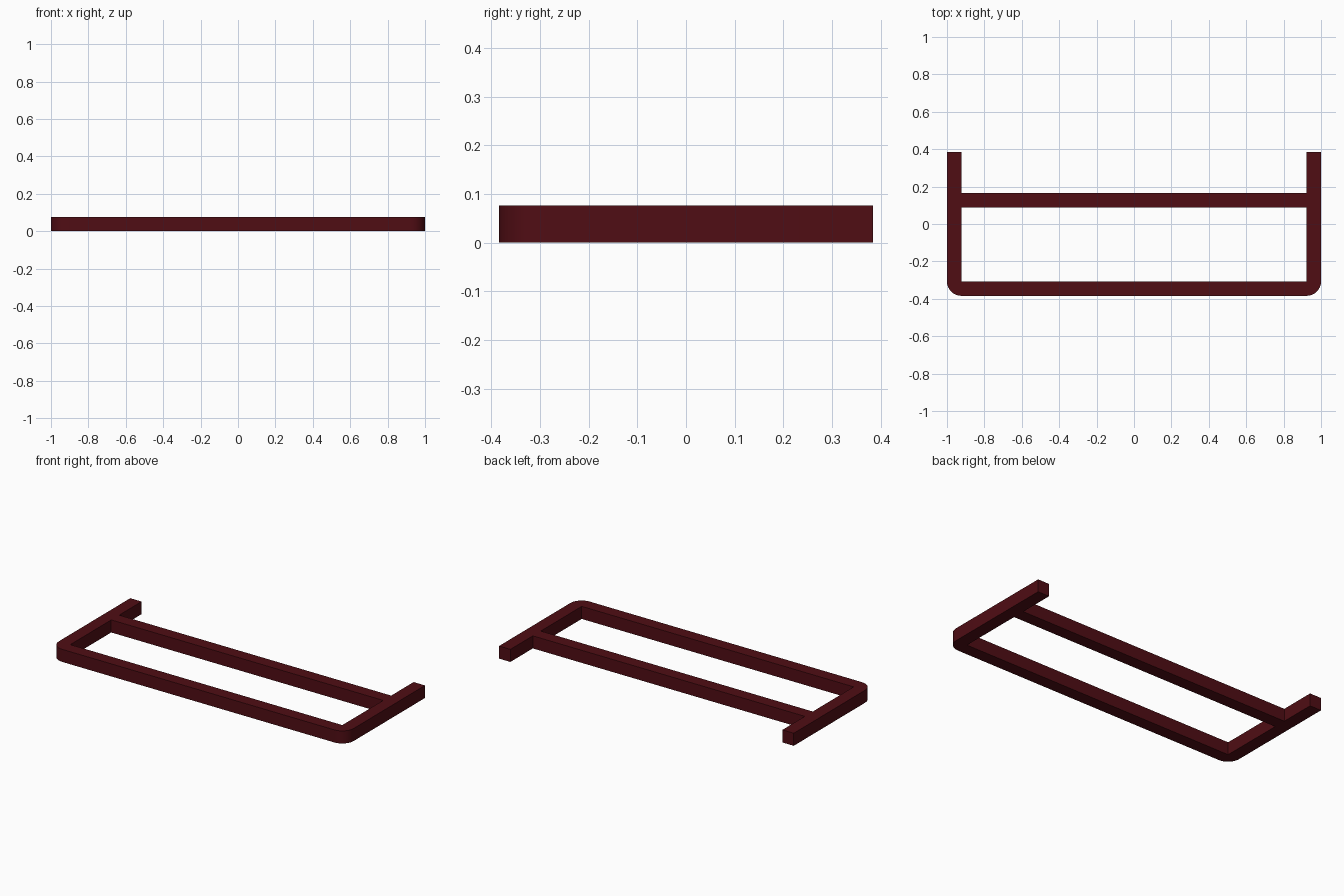
import bpy, bmesh
from math import cos, sin, pi

if "Cube" in bpy.data.objects:
    bpy.data.objects.remove(bpy.data.objects["Cube"])

W, D, T = 1.0, 0.384, 0.077      # half width, half depth, bar thickness
CROSS_Y = 0.128                  # centre of the cross bar

mat = bpy.data.materials.new("dark_red")
mat.diffuse_color = (0.08, 0.004, 0.007, 1)
mat.use_nodes = True
mat.node_tree.nodes["Principled BSDF"].inputs["Base Color"].default_value = mat.diffuse_color


def extrude_outline(name, pts, height):
    """Flat outline in plan, extruded upward from z = 0."""
    bm = bmesh.new()
    face = bm.faces.new([bm.verts.new((x, y, 0)) for x, y in pts])
    ext = bmesh.ops.extrude_face_region(bm, geom=[face], use_keep_orig=True)
    verts = [g for g in ext["geom"] if isinstance(g, bmesh.types.BMVert)]
    bmesh.ops.translate(bm, verts=verts, vec=(0, 0, height))
    bmesh.ops.recalc_face_normals(bm, faces=bm.faces)
    me = bpy.data.meshes.new(name)
    bm.to_mesh(me)
    bm.free()
    me.materials.append(mat)
    ob = bpy.data.objects.new(name, me)
    bpy.context.collection.objects.link(ob)
    bpy.context.view_layer.objects.active = ob
    ob.select_set(True)
    bpy.ops.object.shade_smooth_by_angle(angle=pi / 6)
    ob.select_set(False)
    return ob


# U-shaped frame: square inner corners, rounded outer front corners
SEG = 8
arc = [(W - T + T * cos(a), -D + T - T * sin(a))
       for a in (i * pi / 2 / SEG for i in range(SEG + 1))]
half = [(W - T, -D + T), (W - T, D), (W, D)] + arc
outline = half + [(-x, y) for x, y in reversed(half)]
extrude_outline("u_frame", outline, T)

# Cross bar between the two arms
x, y0, y1 = W - T, CROSS_Y - T / 2, CROSS_Y + T / 2
extrude_outline("cross_bar", [(-x, y0), (x, y0), (x, y1), (-x, y1)], T)
